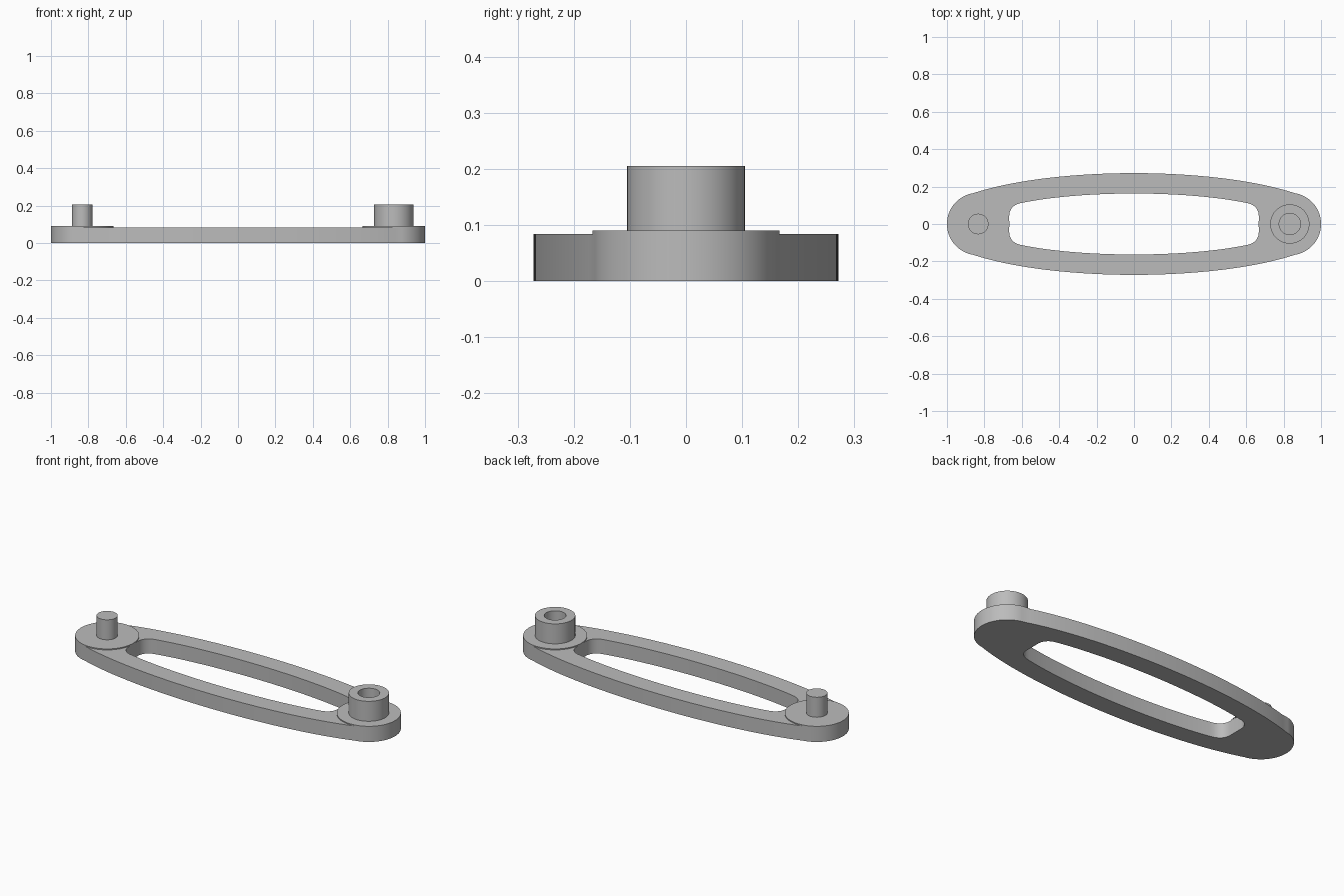
import bpy, bmesh, math

if "Cube" in bpy.data.objects:
    bpy.data.objects.remove(bpy.data.objects["Cube"])

PLATE_TOP, DISC_TOP, POST_TOP = 0.084, 0.09, 0.205
END_X, END_R = 0.833, 0.167

grey = bpy.data.materials.new("plain grey")
grey.diffuse_color = (0.5, 0.5, 0.5, 1)
grey.use_nodes = True
grey.node_tree.nodes["Principled BSDF"].inputs["Base Color"].default_value = grey.diffuse_color


def finish(name, bm, x=0):
    me = bpy.data.meshes.new(name)
    bm.to_mesh(me)
    bm.free()
    me.materials.append(grey)
    ob = bpy.data.objects.new(name, me)
    ob.location.x = x
    bpy.context.collection.objects.link(ob)
    bpy.ops.object.select_all(action='DESELECT')
    bpy.context.view_layer.objects.active = ob
    ob.select_set(True)
    bpy.ops.object.shade_smooth_by_angle(angle=math.radians(30))
    return ob


def lathe(name, profile, x, steps=64):
    """Revolve (radius, height) points round z; a zero radius closes the cap."""
    bm = bmesh.new()
    vs = [bm.verts.new((r, 0, z)) for r, z in profile]
    edges = [bm.edges.new(p) for p in zip(vs, vs[1:])]
    bmesh.ops.spin(bm, geom=vs + edges, cent=(0, 0, 0), axis=(0, 0, 1),
                   angle=math.tau, steps=steps)
    bmesh.ops.remove_doubles(bm, verts=bm.verts, dist=1e-5)
    bmesh.ops.recalc_face_normals(bm, faces=bm.faces)
    # open-bottomed parts: make sure the top faces up
    top = max(bm.faces, key=lambda f: f.calc_center_median().z)
    if top.normal.z < 0:
        bmesh.ops.reverse_faces(bm, faces=bm.faces)
    return finish(name, bm, x)


def mirrored(quarter):
    """Complete a first-quadrant run (from +x axis to +y axis) to a closed loop."""
    half = quarter + [(-x, y) for x, y in quarter[-2::-1]]
    return half + [(x, -y) for x, y in half[::-1] if y > 1e-6]


def ellipse(a, b, x0, n):
    return [(x0 * (1 - i / n), b * math.sqrt(1 - (x0 * (1 - i / n) / a) ** 2))
            for i in range(n + 1)]


def arc(cx, cy, r, a0, a1, n):
    return [(cx + r * math.cos(a0 + (a1 - a0) * i / n),
             cy + r * math.sin(a0 + (a1 - a0) * i / n)) for i in range(n)]


# Plate: elliptical sides with round ends, and a slot with rounded corners
outer = mirrored(arc(END_X, 0, END_R, 0, math.radians(80), 18)
                 + ellipse(1.08, 0.272, 0.86, 32))
inner = mirrored([(0.667, 0)]
                 + arc(0.602, 0.045, 0.065, 0, math.radians(79), 10)
                 + ellipse(0.833, 0.163, 0.614, 28))
# keep only one of the points lying on the x axis
bm = bmesh.new()
edges = []
for loop in (outer, inner):
    vs = [bm.verts.new((x, y, 0)) for x, y in loop]
    edges += [bm.edges.new((vs[i - 1], vs[i])) for i in range(len(vs))]
bmesh.ops.triangle_fill(bm, edges=edges, use_beauty=True)
bmesh.ops.dissolve_limit(bm, angle_limit=0.01, verts=[], edges=bm.edges)
ext = bmesh.ops.extrude_face_region(bm, geom=bm.faces[:], use_keep_orig=True)
bmesh.ops.translate(bm, vec=(0, 0, PLATE_TOP),
                    verts=[g for g in ext["geom"] if isinstance(g, bmesh.types.BMVert)])
bmesh.ops.recalc_face_normals(bm, faces=bm.faces)
finish("slotted_plate", bm)

# Raised round pads at both ends
for side, x in (("left", -END_X), ("right", END_X)):
    lathe(side + "_pad", [(END_R, PLATE_TOP), (END_R, DISC_TOP), (0, DISC_TOP)], x, 80)

# Solid pin on the left, hollow socket on the right
lathe("pin", [(0.055, DISC_TOP), (0.055, POST_TOP), (0, POST_TOP)], -END_X)
lathe("socket", [(0.105, DISC_TOP), (0.105, POST_TOP),
                 (0.057, POST_TOP), (0.057, DISC_TOP)], END_X)
